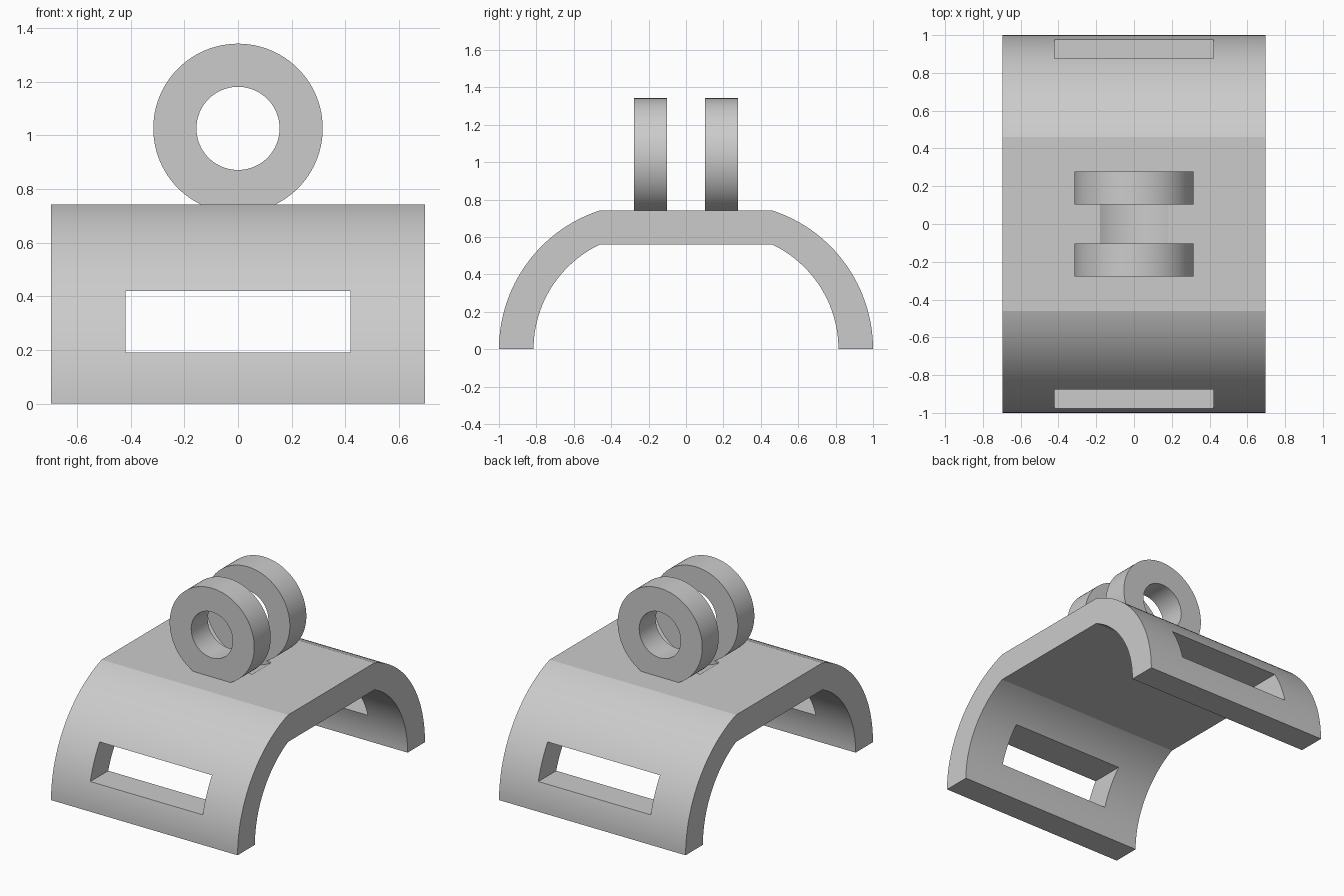
import bpy, bmesh
from math import sin, cos, atan2, pi, radians

cube = bpy.data.objects.get("Cube")
if cube:
    bpy.data.objects.remove(cube, do_unlink=True)

grey = bpy.data.materials.new("plain grey")
grey.use_nodes = True
colour = (0.6, 0.6, 0.6, 1)
grey.diffuse_color = colour
grey.node_tree.nodes["Principled BSDF"].inputs["Base Color"].default_value = colour


def make_object(name, bm):
    bmesh.ops.recalc_face_normals(bm, faces=bm.faces)
    mesh = bpy.data.meshes.new(name)
    bm.to_mesh(mesh)
    bm.free()
    mesh.materials.append(grey)
    obj = bpy.data.objects.new(name, mesh)
    bpy.context.collection.objects.link(obj)
    return obj


def extrude_profile(name, points, axis, start, end):
    """Sweep a closed outline along x (points are y, z) or y (points are x, z)."""
    bm = bmesh.new()
    place = (lambda a, b: (start, a, b)) if axis == "x" else (lambda a, b: (a, start, b))
    face = bm.faces.new([bm.verts.new(place(a, b)) for a, b in points])
    new = bmesh.ops.extrude_face_region(bm, geom=[face])["geom"]
    shift = (end - start, 0, 0) if axis == "x" else (0, end - start, 0)
    bmesh.ops.translate(bm, vec=shift, verts=[v for v in new if isinstance(v, bmesh.types.BMVert)])
    return make_object(name, bm)


def cut(obj, cutter):
    mod = obj.modifiers.new("cut", "BOOLEAN")
    mod.operation = "DIFFERENCE"
    mod.solver = "EXACT"
    mod.object = cutter
    cutter.hide_render = True
    bpy.context.view_layer.objects.active = obj
    bpy.ops.object.modifier_apply(modifier=mod.name)
    bpy.data.objects.remove(cutter, do_unlink=True)


def smooth(obj):
    bpy.ops.object.select_all(action="DESELECT")
    obj.select_set(True)
    bpy.context.view_layer.objects.active = obj
    bpy.ops.object.shade_smooth_by_angle(angle=radians(12))


def arc(foot, top_y, top_z, steps=32):
    """Curve rising vertically from the foot to the edge of the flat top."""
    run = foot - top_y
    radius = (run * run + top_z * top_z) / (2 * run)
    centre = foot - radius
    sweep = atan2(top_z, top_y - centre)
    return [(centre + radius * cos(sweep * i / steps), radius * sin(sweep * i / steps))
            for i in range(steps + 1)]


def circle(radius, height, steps=96):
    return [(radius * cos(2 * pi * i / steps), height + radius * sin(2 * pi * i / steps))
            for i in range(steps)]


def mirrored(points):
    return points + [(-y, z) for y, z in reversed(points)]


# Arched saddle with a flat top
outer = mirrored(arc(1.0, 0.46, 0.742))
inner = mirrored(arc(0.815, 0.46, 0.56))
saddle = extrude_profile("saddle", outer + inner[::-1], "x", -0.697, 0.697)

# Strap slots through both legs
slot = [(-0.42, 0.19), (0.42, 0.19), (0.42, 0.42), (-0.42, 0.42)]
for side in (-1, 1):
    cut(saddle, extrude_profile("slot_cutter", slot, "y", side * 0.5, side * 1.2))

# Shallow clearance groove between the lugs
ring_z = 1.026
cut(saddle, extrude_profile("groove_cutter", circle(0.336, ring_z), "y", -0.102, 0.102))
smooth(saddle)

# Pair of ring lugs, sunk slightly into the saddle
for name, side in (("front_lug", -1), ("back_lug", 1)):
    lug = extrude_profile(name, circle(0.316, ring_z), "y", side * 0.102, side * 0.278)
    cut(lug, extrude_profile("hole_cutter", circle(0.155, ring_z), "y", -0.5, 0.5))
    smooth(lug)
